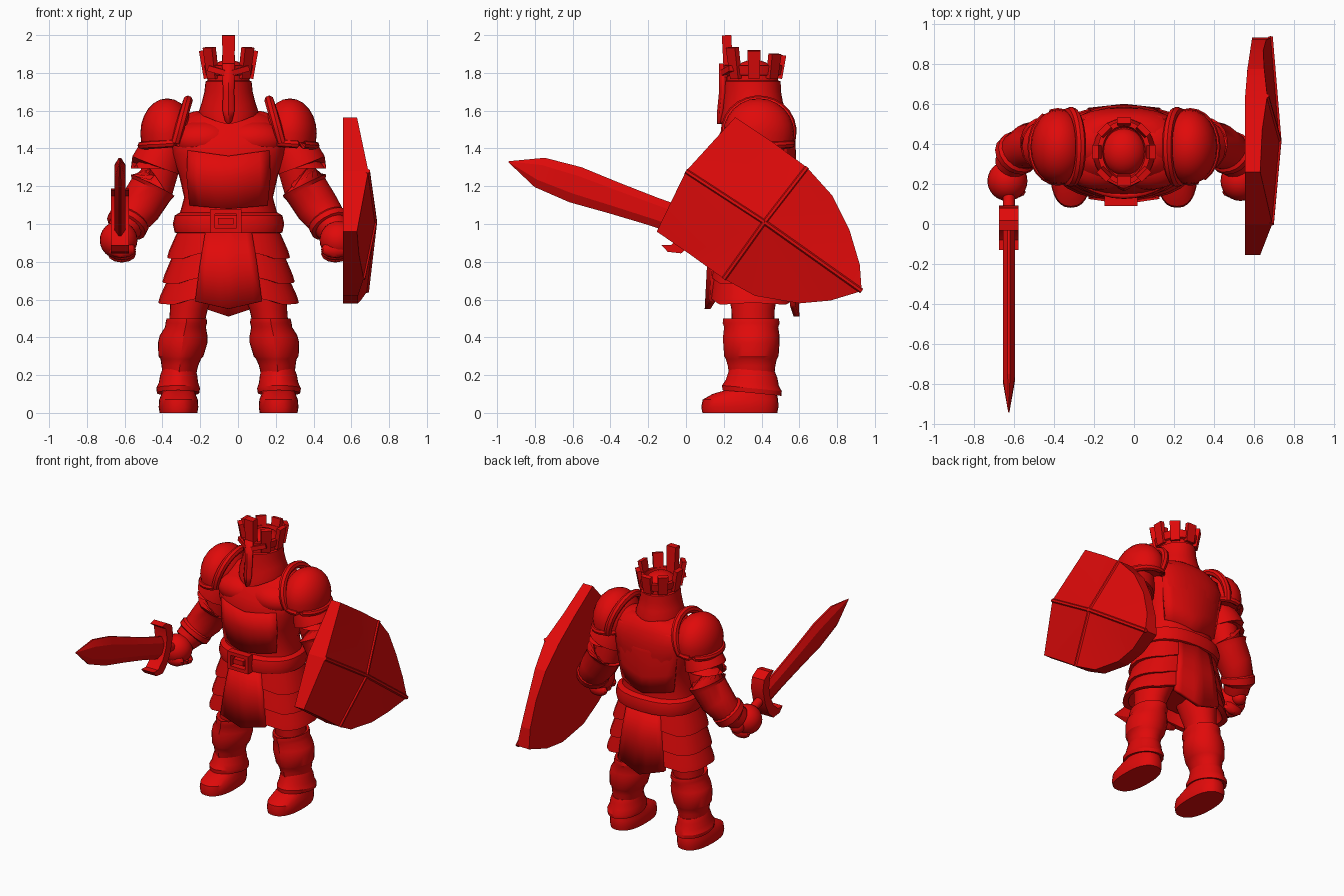
import bpy, bmesh, math
from mathutils import Vector, Matrix

if "Cube" in bpy.data.objects:
    bpy.data.objects.remove(bpy.data.objects["Cube"])

CX, CY = -0.05, 0.36          # body axis
red = bpy.data.materials.new("red")
red.diffuse_color = (0.75, 0.003, 0.003, 1)
red.use_nodes = True
red.node_tree.nodes["Principled BSDF"].inputs["Base Color"].default_value = red.diffuse_color


def finish(name, bm, angle=32):
    bmesh.ops.recalc_face_normals(bm, faces=bm.faces)
    me = bpy.data.meshes.new(name)
    bm.to_mesh(me)
    bm.free()
    me.materials.append(red)
    ob = bpy.data.objects.new(name, me)
    bpy.context.collection.objects.link(ob)
    bpy.ops.object.select_all(action='DESELECT')
    ob.select_set(True)
    bpy.context.view_layer.objects.active = ob
    bpy.ops.object.shade_smooth_by_angle(angle=math.radians(angle))
    return ob


def skin(name, rings, closed=False, angle=32):
    """Bridge equal-length rings of points, capping both ends."""
    bm = bmesh.new()
    vs = [[bm.verts.new(p) for p in r] for r in rings]
    n = len(vs[0])
    pairs = list(zip(vs, vs[1:])) + ([(vs[-1], vs[0])] if closed else [])
    for a, b in pairs:
        for i in range(n):
            j = (i + 1) % n
            bm.faces.new((a[i], a[j], b[j], b[i]))
    if not closed:
        bm.faces.new(vs[0])
        bm.faces.new(vs[-1])
    return finish(name, bm, angle)


def stack(name, rows, n=28, power=2.0, keel=0.0, wave=None, x0=CX):
    """Horizontal superellipse rings: (z, x, y, rx, ry)."""
    rings = []
    for z, x, y, rx, ry in rows:
        ring = []
        for i in range(n):
            a = 2 * math.pi * i / n
            c, s = math.cos(a), math.sin(a)
            e = 2 / power
            px = math.copysign(abs(c) ** e, c) * rx
            py = math.copysign(abs(s) ** e, s) * ry
            front = max(0, 1 - abs(px) / rx) if s < 0 else 0
            ring.append((x0 + x + px, y + py - keel * front,
                         z + (wave(a, z) if wave else 0)))
        rings.append(ring)
    return skin(name, rings)


def tube(name, pts, n=16, side=1, closed=False, x0=CX):
    """Round rings square to a path of (x, y, z, r)."""
    p = [Vector((x0 + side * q[0], q[1], q[2])) for q in pts]
    m = len(p)
    rings = []
    for k in range(m):
        t = (p[(k + 1) % m] - p[k - 1]) if closed else (p[min(k + 1, m - 1)] - p[max(k - 1, 0)])
        t.normalize()
        ref = Vector((1, 0, 0)) if abs(t.x) < 0.8 else Vector((0, 1, 0))
        u = t.cross(ref).normalized()
        v = t.cross(u)
        rings.append([p[k] + pts[k][3] * (u * math.cos(2 * math.pi * i / n) + v * math.sin(2 * math.pi * i / n))
                      for i in range(n)])
    return skin(name, rings, closed)


def ball(name, loc, r, floor=-1.0, seg=24):
    bm = bmesh.new()
    bmesh.ops.create_uvsphere(bm, u_segments=seg, v_segments=seg // 2, radius=1)
    for v in bm.verts:
        v.co.z = max(v.co.z, floor)
        v.co = Vector([v.co[i] * r[i] + loc[i] for i in range(3)])
    return finish(name, bm)


def block(name, loc, size, rot=None, taper=1.0):
    bm = bmesh.new()
    bmesh.ops.create_cube(bm, size=1)
    for v in bm.verts:
        k = taper if v.co.z > 0 else 1
        v.co = Vector((v.co.x * size[0] * k, v.co.y * size[1], v.co.z * size[2]))
    if rot:
        bm.transform(rot)
    bm.transform(Matrix.Translation(loc))
    return finish(name, bm)


def plate(name, rows, thick=0.03, x=0.0, cols=8, bend=2):
    """Curved armour sheet; rows are (z edge, z middle, half width, y edge, y middle)."""
    bm = bmesh.new()
    g = []
    for ze, zm, h, ye, ym in rows:
        us = [2 * i / cols - 1 for i in range(cols + 1)]
        g.append([bm.verts.new((CX + x + u * h, ym + (ye - ym) * abs(u) ** bend,
                                ze + (zm - ze) * (1 - abs(u)))) for u in us])
    for a, b in zip(g, g[1:]):
        for i in range(cols):
            bm.faces.new((a[i], a[i + 1], b[i + 1], b[i]))
    ob = finish(name, bm)
    mod = ob.modifiers.new("thickness", 'SOLIDIFY')
    mod.thickness, mod.offset = thick, 0
    return ob


# torso, chest and back
stack("torso", [(.92, 0, CY, .27, .2), (1.05, 0, CY, .26, .19), (1.14, 0, CY, .235, .19),
                (1.25, 0, CY, .26, .205), (1.37, 0, .365, .305, .215), (1.45, 0, .375, .325, .205),
                (1.52, 0, .39, .29, .175), (1.57, 0, .395, .22, .145), (1.59, 0, .395, .17, .12)], power=2.4)
plate("belly_plate", [(1.39, 1.36, .21, .205, .142), (1.25, 1.25, .215, .21, .14),
                      (1.1, 1.08, .2, .22, .15)])
plate("back_plate", [(1.53, 1.5, .21, .51, .55), (1.4, 1.38, .24, .51, .568),
                     (1.25, 1.2, .22, .5, .56), (1.12, 1.08, .2, .49, .545)])
for s, side in ((-1, "right"), (1, "left")):
    ball(side + "_chest", (CX + s * .125, .305, 1.445), (.18, .135, .105))
    ball(side + "_neck_muscle", (CX + s * .14, .4, 1.5), (.15, .13, .1))

# belt and buckle
stack("belt", [(.95, 0, CY, .27, .21), (.955, 0, CY, .285, .225), (1.0, 0, CY, .295, .235),
               (1.045, 0, CY, .285, .225), (1.06, 0, CY, .26, .2)], power=2.4)
for z in (.965, 1.065):
    block("buckle_bar", (CX - .015, .115, z), (.165, .05, .025))
for x in (-.085, .055):
    block("buckle_post", (CX + x, .115, 1.015), (.025, .05, .12))
block("buckle_pin", (CX - .015, .115, 1.015), (.08, .045, .035))


# layered skirt with chevron hems, front and back panels
def droop(a, z):
    tooth = abs((a / (math.pi / 4)) % 2 - 1)
    return -.02 * math.cos(2 * a) - .03 * (.5 - tooth) * (z < .87)


for i, (zt, zb, rt, rb, yt, yb) in enumerate(((.97, .83, .275, .325, .2, .22),
                                              (.88, .7, .285, .35, .205, .23),
                                              (.76, .59, .3, .372, .215, .235))):
    stack("skirt_tier_%d" % (i + 1),
          [(zt, 0, .355, rt, yt), (zb + .035, 0, .355, rb - .01, yb - .005), (zb, 0, .355, rb, yb),
           (zb + .005, 0, .355, rb - .035, yb - .035), (zb + .08, 0, .355, rb - .07, yb - .06)],
          n=32, power=2.5, wave=droop)
plate("front_panel", [(.96, .96, .12, .165, .14), (.78, .76, .15, .15, .125),
                      (.59, .55, .175, .14, .114)], bend=1)
plate("back_panel", [(.96, .96, .13, .54, .565), (.78, .76, .155, .56, .58),
                     (.57, .51, .18, .565, .585)], bend=1)

# helmet: flared neck, pointed chin, eye slit, dome and battlement crown
stack("helmet", [(1.575, 0, .362, .157, .166), (1.605, 0, .362, .155, .164), (1.65, 0, .36, .14, .152),
                 (1.7, 0, .36, .128, .143), (1.755, 0, .36, .122, .141), (1.76, 0, .36, .11, .128),
                 (1.785, 0, .36, .11, .128), (1.79, 0, .36, .122, .146), (1.84, 0, .362, .132, .153),
                 (1.842, 0, .362, .108, .128), (1.8, 0, .362, .1, .12)],
      keel=.016, wave=lambda a, z: -.045 * max(0, -math.sin(a)) ** 4 if z < 1.68 else 0)
stack("neck", [(1.5, 0, .38, .14, .14), (1.62, 0, .37, .13, .13)])
ball("helmet_dome", (CX, .36, 1.77), (.112, .122, .1))
plate("nose_guard", [(1.85, 1.85, .026, .205, .19), (1.7, 1.7, .022, .205, .19),
                     (1.6, 1.6, .024, .192, .18), (1.55, 1.53, .012, .19, .18)], bend=1)
for i in range(8):
    a = math.pi * (i / 4 - .5)
    front = i == 0
    h = .22 if front else .15 - .025 * math.sin(a)
    lean = Matrix.Rotation(a - math.pi / 2, 4, 'Z') @ Matrix.Rotation(math.radians(-3 if front else -10), 4, 'X')
    base = Vector((CX + .116 * math.cos(a), .36 + .134 * math.sin(a), 1.78 if front else 1.77))
    block("crown_prong", base + lean.to_3x3() @ Vector((0, 0, h / 2)),
          (.06, .05 if front else .03, h), lean, 1.15)
for s in (-1, 1):
    block("brow", (CX + s * .06, .22, 1.812), (.1, .03, .03),
          Matrix.Rotation(s * .45, 4, 'Z') @ Matrix.Rotation(-s * .25, 4, 'Y'))

# arms and legs
for s, side in ((-1, "right_"), (1, "left_")):
    # shoulder guards
    ball(side + "pauldron", (CX + s * .325, .385, 1.48), (.142, .188, .185), floor=-.35)
    arc = [math.radians(t) for t in range(-25, 206, 15)]
    tube(side + "pauldron_collar", [(.215 + .05 * (1 - math.sin(t)), .385 + .175 * math.cos(t),
                                     1.49 + .165 * math.sin(t), .026) for t in arc], 8, s)
    rim = [2 * math.pi * i / 24 for i in range(24)]
    tube(side + "pauldron_rim", [(.33 + .13 * math.cos(t), .385 + .172 * math.sin(t),
                                  1.425 - .01 * math.cos(t), .022) for t in rim], 8, s, True)
    tube(side + "arm_guard", [(.32, .385, 1.44, .1), (.36, .388, 1.36, .128), (.38, .39, 1.31, .138),
                              (.385, .39, 1.295, .132), (.38, .39, 1.33, .09)], 16, s)
    tube(side + "upper_arm", [(.33, .39, 1.45, .1), (.36, .4, 1.3, .1), (.39, .405, 1.18, .095)], 16, s)
    # forearm and fist
    tube(side + "gauntlet", [(.38, .405, 1.22, .085), (.385, .405, 1.235, .122), (.402, .403, 1.205, .13),
                             (.412, .402, 1.18, .118), (.47, .39, 1.09, .115), (.53, .36, 1.01, .1),
                             (.57, .29, .95, .08)], 18, s)
    tube(side + "wrist_band", [(.515, .37, 1.04, .09), (.525, .36, 1.02, .112), (.542, .343, .99, .112),
                               (.55, .33, .975, .085)], 16, s)
    ball(side + "fist", (CX + s * .582, .215, .915), (.1, .1, .1))
    for k in range(3):
        ball(side + "finger", (CX + s * .565, .16 + .05 * k, .865 - .012 * k), (.075, .033, .045), seg=12)
    # thigh, ridged greave with knee lip, and boot
    stack(side + "thigh", [(.42, s * .23, .355, .09, .11), (.55, s * .21, .355, .1, .115),
                           (.68, s * .18, .355, .125, .14), (.85, s * .14, .355, .13, .15)])
    stack(side + "greave", [(.17, s * .262, .36, .083, .105), (.25, s * .258, .358, .097, .115),
                            (.285, s * .253, .357, .107, .124), (.3, s * .252, .357, .119, .133),
                            (.37, s * .243, .357, .131, .138), (.41, s * .238, .357, .126, .138),
                            (.455, s * .228, .356, .108, .132), (.475, s * .224, .356, .11, .14),
                            (.5, s * .222, .355, .106, .136),
                            (.49, s * .222, .35, .08, .11)], keel=.022)
    stack(side + "ankle_guard", [(.23, s * .262, .36, .088, .112), (.2, s * .264, .36, .098, .124),
                                 (.16, s * .265, .357, .104, .134), (.13, s * .267, .355, .116, .152),
                                 (.105, s * .267, .355, .112, .15), (.115, s * .267, .355, .09, .115)],
          keel=.012, wave=lambda a, z: -.015 * math.sin(a))
    stack(side + "boot", [(0, s * .265, .285, .1, .198), (.03, s * .265, .285, .105, .204),
                          (.07, s * .265, .288, .102, .2), (.1, s * .265, .31, .09, .17),
                          (.125, s * .264, .35, .085, .125), (.2, s * .262, .36, .08, .1)], power=2.4)

# sword: local length runs along the blade, width is square to it
SX = -.625
D = Vector((0, -.946, .325))
W = Vector((0, .325, .946))
G = Vector((SX, .02, 1.0))


def sword_pt(x, l, w):
    return G + D * l + W * w + Vector((x, 0, 0))


skin("blade", [[sword_pt(x * k, l, w * u) for x, u in ((.03, .5), (.006, 1), (-.006, 1), (-.03, .5),
                                                       (-.03, -.5), (-.006, -1), (.006, -1), (.03, -.5))]
               for l, w, k in ((0, .075, 1), (.2, .076, 1), (.42, .085, 1), (.64, .098, 1),
                               (.84, .082, 1), (1.014, .003, .1))], angle=15)
rings = []
for w, l in ((-.165, .085), (-.15, .025), (-.085, -.01), (0, -.02), (.085, -.01), (.15, .025), (.165, .085)):
    h = .032 if abs(w) < .16 else .022
    rings.append([sword_pt(x, l + (h if q > 0 else -h), w - (.012 * q if w > 0 else -.012 * q))
                  for x, q in ((.048, 1), (-.048, 1), (-.048, -1), (.048, -1))])
skin("guard", rings)
skin("grip", [[sword_pt(.03 * math.cos(t * math.pi / 6), l, .03 * math.sin(t * math.pi / 6))
               for t in range(12)] for l in (0, -.15, -.3)])
ball("pommel", sword_pt(0, -.31, 0), (.048, .048, .048), seg=16)

# shield: rim outline as (y, z, front x), domed toward the centre
rim = [(.0, 1.28, .69), (.26, 1.565, .63), (.47, 1.425, .64), (.64, 1.3, .665), (.775, 1.15, .65), (.865, .97, .645),
       (.92, .785, .66), (.93, .645, .685), (.765, .595, .65), (.6, .58, .635), (.365, .62, .635),
       (.2, .71, .665), (.02, .84, .64), (-.155, .96, .63)]
centre = Vector((.728, .415, 1.01))
bm = bmesh.new()
front = [bm.verts.new((x, y, z)) for y, z, x in rim]
back = [bm.verts.new((.555 + max(0, y - .7) * .15, y, z)) for y, z, x in rim]
c1, c2 = bm.verts.new(centre), bm.verts.new((.565, .415, 1.01))
for i in range(len(rim)):
    j = (i + 1) % len(rim)
    bm.faces.new((front[i], front[j], c1))
    bm.faces.new((back[i], back[j], c2))
    bm.faces.new((front[i], front[j], back[j], back[i]))
finish("shield", bm, 12)
for i in (0, 3, 7, 11):
    y, z, x = rim[i]
    tube("shield_rib", [(centre.x - .004, centre.y, centre.z, .014), (x - .004, y, z, .014)], 6, x0=0)
